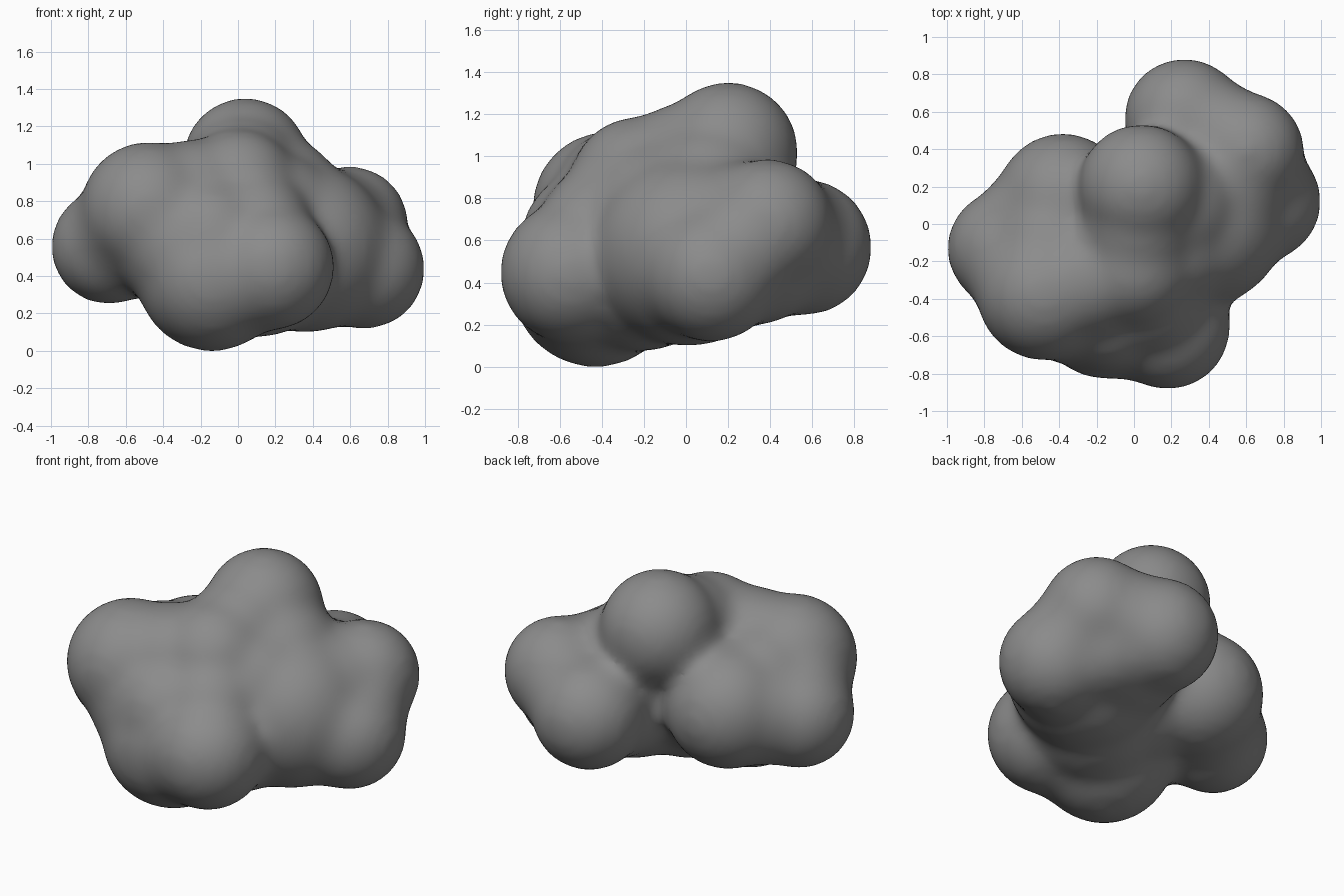
import bpy
import bmesh
from mathutils import Matrix, Vector

cube = bpy.data.objects.get("Cube")
if cube:
    bpy.data.objects.remove(cube, do_unlink=True)

# Single flat grey
grey = bpy.data.materials.new("cloud_grey")
grey.use_nodes = True
colour = (0.26, 0.26, 0.26, 1)
grey.diffuse_color = colour
grey.node_tree.nodes["Principled BSDF"].inputs["Base Color"].default_value = colour

# Puffs of the cloud: x, y, z, radius
puffs = {
    "crown": (0.04, 0.20, 1.02, 0.335),
    "front_bump": (0.00, -0.23, 0.87, 0.32),
    "front_left_top": (-0.48, -0.37, 0.76, 0.36),
    "side_left": (-0.69, -0.13, 0.56, 0.31),
    "back_left": (-0.38, 0.13, 0.62, 0.355),
    "belly": (-0.14, -0.43, 0.40, 0.40),
    "front_low": (0.18, -0.55, 0.45, 0.335),
    "right_core": (0.36, 0.01, 0.55, 0.45),
    "side_right": (0.68, 0.12, 0.44, 0.32),
    "back_right_top": (0.60, 0.39, 0.68, 0.31),
    "back": (0.27, 0.56, 0.57, 0.325),
    "middle": (-0.08, -0.10, 0.58, 0.38),
}

# Neighbouring puffs that flow into each other
bridges = [
    ("crown", "front_bump"), ("crown", "right_core"),
    ("front_bump", "front_left_top"), ("front_bump", "belly"),
    ("front_bump", "right_core"), ("front_bump", "front_low"),
    ("front_left_top", "belly"), ("front_left_top", "side_left"),
    ("front_left_top", "back_left"), ("front_left_top", "front_low"),
    ("side_left", "back_left"), ("belly", "front_low"),
    ("belly", "right_core"), ("right_core", "side_right"),
    ("right_core", "back_right_top"), ("right_core", "back"),
    ("side_right", "back_right_top"), ("side_right", "back"),
    ("back_right_top", "back"),
]

bm = bmesh.new()


def add_ball(centre, radius):
    bmesh.ops.create_icosphere(bm, subdivisions=4, radius=radius,
                               matrix=Matrix.Translation(centre))


for x, y, z, radius in puffs.values():
    add_ball((x, y, z), radius + 0.005)
for first, second in bridges:
    x, y, z, radius = (Vector(puffs[first]) + Vector(puffs[second])) / 2
    add_ball((x, y, z), radius * 0.95)

mesh = bpy.data.meshes.new("cloud")
bm.to_mesh(mesh)
bm.free()
cloud = bpy.data.objects.new("cloud", mesh)
bpy.context.collection.objects.link(cloud)

# Fuse the puffs and soften the creases between them
fuse = cloud.modifiers.new("fuse", "REMESH")
fuse.mode = "VOXEL"
fuse.voxel_size = 0.03
soften = cloud.modifiers.new("soften", "SMOOTH")
soften.factor = 0.5
soften.iterations = 36

# Bake the modifiers, then rest the cloud on the ground
bpy.context.view_layer.update()
depsgraph = bpy.context.evaluated_depsgraph_get()
baked = bpy.data.meshes.new_from_object(cloud.evaluated_get(depsgraph))
cloud.modifiers.clear()
cloud.data = baked
baked.materials.clear()
baked.materials.append(grey)
lowest = min(v.co.z for v in baked.vertices)
baked.transform(Matrix.Translation((0, 0, -lowest)))
baked.polygons.foreach_set("use_smooth", [True] * len(baked.polygons))
baked.update()
